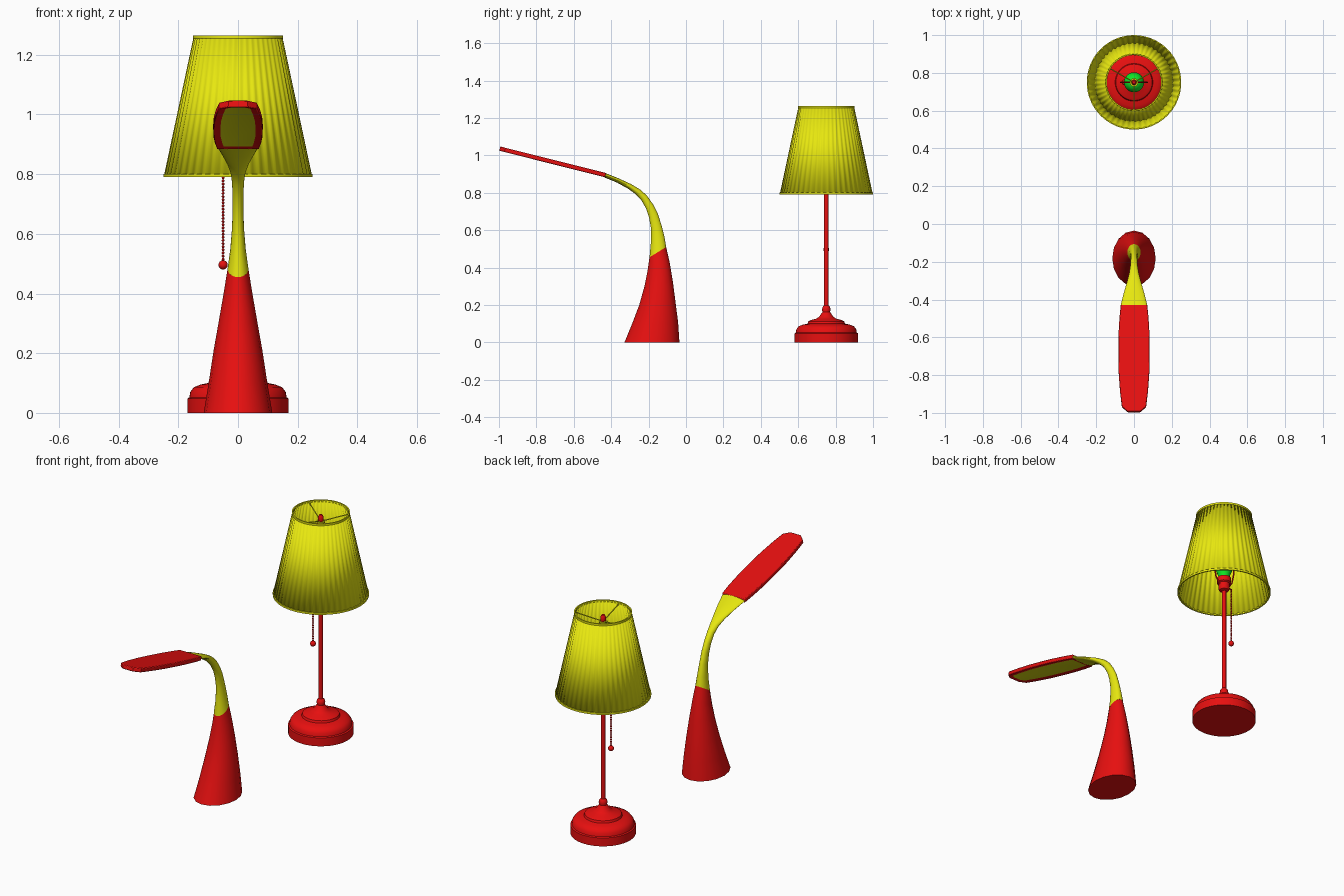
import bpy, bmesh
from math import sin, cos, pi, radians
from mathutils import Vector

cube = bpy.data.objects.get("Cube")
if cube:
    bpy.data.objects.remove(cube, do_unlink=True)


def material(name, rgb):
    mat = bpy.data.materials.new(name)
    mat.use_nodes = True
    mat.diffuse_color = (*rgb, 1)
    mat.node_tree.nodes["Principled BSDF"].inputs["Base Color"].default_value = (*rgb, 1)
    return mat


RED = material("red", (0.8, 0.005, 0.005))
YELLOW = material("yellow", (0.8, 0.8, 0.005))
GREEN = material("green", (0.005, 0.8, 0.02))
LAMP_Y = 0.75
built = []


def finish(name, bm, *mats):
    bmesh.ops.recalc_face_normals(bm, faces=bm.faces)
    mesh = bpy.data.meshes.new(name)
    bm.to_mesh(mesh)
    bm.free()
    obj = bpy.data.objects.new(name, mesh)
    bpy.context.collection.objects.link(obj)
    for mat in mats:
        mesh.materials.append(mat)
    built.append(obj)
    return obj


def loft(name, rings, mat, caps=True):
    """Skin a list of point rings of equal length."""
    bm = bmesh.new()
    loops = [[bm.verts.new(p) for p in ring] for ring in rings]
    n = len(loops[0])
    for low, high in zip(loops, loops[1:]):
        for i in range(n):
            j = (i + 1) % n
            bm.faces.new((low[i], low[j], high[j], high[i]))
    if caps:
        bm.faces.new(loops[0])
        bm.faces.new(loops[-1])
    return finish(name, bm, mat)


def circle(r, z, n, ripple=0.0, pleats=0):
    turn = [2 * pi * i / n for i in range(n)]
    return [Vector(((r + ripple * sin(pleats * a)) * cos(a),
                    LAMP_Y + (r + ripple * sin(pleats * a)) * sin(a), z)) for a in turn]


def lathe(name, profile, mat, n=40, caps=True):
    return loft(name, [circle(r, z, n) for r, z in profile], mat, caps)


def swept(name, sections, mat, n=20):
    """Loft ellipses, each spanning a front and a back point with a half width."""
    rings = []
    for fy, fz, by, bz, half in sections:
        front, back = Vector((0, fy, fz)), Vector((0, by, bz))
        mid, arm = (front + back) / 2, (back - front) / 2
        rings.append([mid + arm * cos(2 * pi * i / n) + Vector((half * sin(2 * pi * i / n), 0, 0))
                      for i in range(n)])
    return loft(name, rings, mat)


def wire(name, points, radius, mat):
    curve = bpy.data.curves.new(name, "CURVE")
    curve.dimensions = "3D"
    curve.bevel_depth = radius
    curve.bevel_resolution = 2
    curve.use_fill_caps = True
    spline = curve.splines.new("POLY")
    spline.points.add(len(points) - 1)
    for pt, (x, y, z) in zip(spline.points, points):
        pt.co = (x, LAMP_Y + y, z, 1)
    curve.materials.append(mat)
    obj = bpy.data.objects.new(name, curve)
    bpy.context.collection.objects.link(obj)


# Table lamp: turned foot, pole, socket, bulb
lathe("lamp_foot", [(0.17, 0), (0.17, 0.048), (0.163, 0.052), (0.16, 0.07), (0.148, 0.086),
                    (0.125, 0.095), (0.1, 0.1), (0.096, 0.112), (0.08, 0.12), (0.055, 0.126),
                    (0.038, 0.137), (0.026, 0.155), (0.02, 0.163), (0.023, 0.175),
                    (0.02, 0.189), (0.012, 0.198)], RED, 48)
lathe("lamp_pole", [(0.012, 0.19), (0.012, 0.81)], RED, 20)
lathe("bulb_socket", [(0.012, 0.8), (0.026, 0.805), (0.03, 0.815), (0.03, 0.845),
                      (0.038, 0.85), (0.038, 0.88), (0.03, 0.885)], RED, 24)
lathe("light_bulb", [(0.028, 0.88), (0.032, 0.9), (0.044, 0.93), (0.052, 0.96), (0.053, 0.98),
                     (0.046, 1.01), (0.03, 1.03), (0.008, 1.037)], GREEN, 24)

# Harp around the bulb, with finial
half_harp = [(0.03, 0.835), (0.055, 0.87), (0.068, 0.93), (0.07, 1.0),
             (0.062, 1.08), (0.042, 1.15), (0.018, 1.195)]
harp = [(x, 0, z) for x, z in half_harp] + [(0, 0, 1.205)]
harp += [(-x, 0, z) for x, z in reversed(half_harp)]
wire("harp", harp, 0.004, RED)
lathe("finial", [(0.008, 1.2), (0.014, 1.212), (0.014, 1.237), (0.008, 1.248)], RED, 16)

# Pleated shade with rims and three spokes
BOTTOM, TOP = 0.79, 1.265
shade = loft("pleated_shade", [circle(0.246, BOTTOM + 0.004, 240, 0.0025, 48),
                               circle(0.147, TOP - 0.004, 240, 0.0018, 48)], YELLOW, False)
shell = shade.modifiers.new("thickness", "SOLIDIFY")
shell.thickness = 0.003
for name, r, z in (("shade_bottom_rim", 0.25, BOTTOM), ("shade_top_rim", 0.151, TOP - 0.011)):
    lathe(name, [(r - 0.007, z), (r, z), (r, z + 0.011), (r - 0.007, z + 0.011),
                 (r - 0.007, z)], YELLOW, 64, False)
for k in range(3):
    a = radians(-90 + 120 * k)
    wire("shade_spoke_%d" % (k + 1), [(0, 0, 1.21), (0.146 * cos(a), 0.146 * sin(a), 1.257)],
         0.003, YELLOW)
lathe("shade_hub", [(0.022, 1.205), (0.022, 1.213)], YELLOW, 20)

# Pull chain
CHAIN_X = -0.05
wire("chain_arm", [(-0.025, 0, 0.83), (CHAIN_X, 0, 0.83), (CHAIN_X, 0, 0.815)], 0.004, RED)
wire("chain_cord", [(CHAIN_X, 0, 0.82), (CHAIN_X, 0, 0.5)], 0.002, RED)
bm = bmesh.new()
for k in range(30):
    made = bmesh.ops.create_uvsphere(bm, u_segments=8, v_segments=6, radius=0.0048)
    bmesh.ops.translate(bm, verts=made["verts"], vec=(CHAIN_X, LAMP_Y, 0.515 + 0.0105 * k))
finish("chain_beads", bm, RED)
bm = bmesh.new()
bmesh.ops.create_uvsphere(bm, u_segments=20, v_segments=12, radius=0.0155)
bmesh.ops.translate(bm, verts=bm.verts, vec=(CHAIN_X, LAMP_Y, 0.496))
finish("chain_ball", bm, RED)

# Desk lamp: leaning cone and bent neck
joint = (-0.195, 0.455, -0.106, 0.51, 0.035)
swept("desk_base", [(-0.329, 0, -0.035, 0, 0.115), (-0.288, 0.1, -0.042, 0.105, 0.098),
                    (-0.25, 0.2, -0.056, 0.215, 0.082), (-0.222, 0.3, -0.071, 0.33, 0.063),
                    (-0.205, 0.385, -0.088, 0.43, 0.047), joint], RED, 16)
swept("desk_neck", [joint, (-0.188, 0.53, -0.115, 0.565, 0.026),
                    (-0.187, 0.61, -0.132, 0.63, 0.02), (-0.198, 0.67, -0.152, 0.692, 0.018),
                    (-0.213, 0.715, -0.174, 0.735, 0.018), (-0.24, 0.762, -0.209, 0.785, 0.02),
                    (-0.27, 0.793, -0.246, 0.818, 0.025), (-0.31, 0.822, -0.293, 0.846, 0.036),
                    (-0.37, 0.855, -0.36, 0.877, 0.054), (-0.436, 0.882, -0.43, 0.905, 0.071)],
      YELLOW)

# Flat head with a recessed light panel underneath
side = [(0.07, 0), (0.077, 0.07), (0.082, 0.16), (0.083, 0.27), (0.081, 0.37), (0.074, 0.47),
        (0.064, 0.555), (0.032, 0.583)]
outline = [(x, -u) for x, u in side] + [(-x, -u) for x, u in reversed(side)]
bm = bmesh.new()
under = bm.faces.new([bm.verts.new((x, y, 0)) for x, y in outline])
upper = bmesh.ops.extrude_face_region(bm, geom=[under], use_keep_orig=True)
bmesh.ops.translate(bm, vec=(0, 0, 0.024),
                    verts=[v for v in upper["geom"] if isinstance(v, bmesh.types.BMVert)])
bmesh.ops.recalc_face_normals(bm, faces=bm.faces)
panel = min((f for f in bm.faces if abs(f.normal.z) > 0.9),
            key=lambda f: f.calc_center_median().z)
bmesh.ops.inset_region(bm, faces=[panel], thickness=0.024, use_even_offset=True)
panel.material_index = 1
for v in panel.verts:
    v.co.z += 0.005
head = finish("desk_head", bm, RED, YELLOW)
head.location = (0, -0.433, 0.882)
head.rotation_euler.x = -0.246
bevel = head.modifiers.new("soft_edges", "BEVEL")
bevel.width = 0.004
bevel.segments = 2
bevel.limit_method = "ANGLE"
bevel.angle_limit = radians(50)

# Smooth shading with sharp edges kept
bpy.ops.object.select_all(action="DESELECT")
for obj in built:
    obj.select_set(True)
bpy.context.view_layer.objects.active = built[0]
bpy.ops.object.shade_smooth_by_angle(angle=radians(35))
